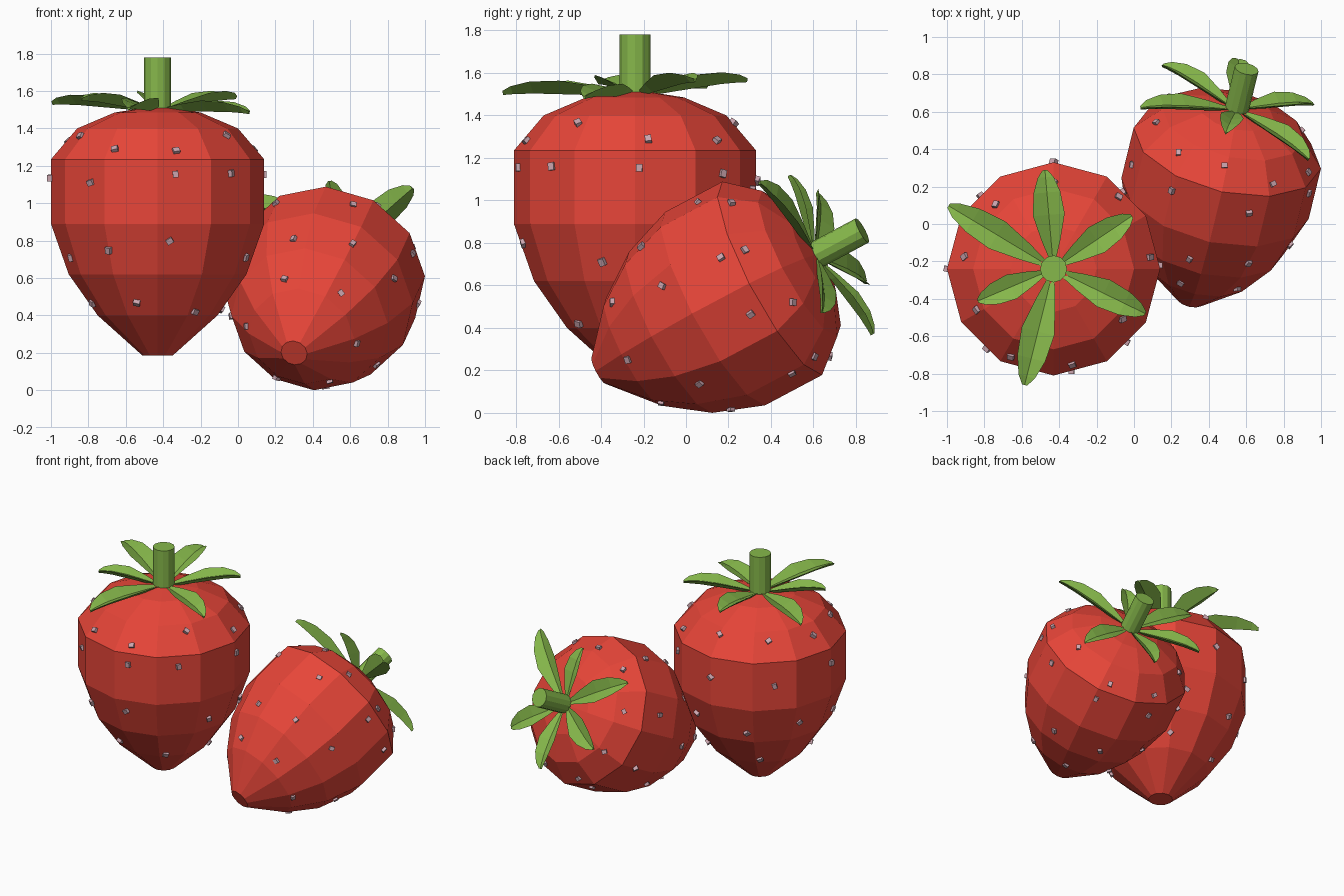
import bpy, bmesh, math, random
from math import sin, cos, radians
from mathutils import Matrix, Vector

if "Cube" in bpy.data.objects:
    bpy.data.objects.remove(bpy.data.objects["Cube"])


def material(name, rgb):
    m = bpy.data.materials.new(name)
    m.diffuse_color = (*rgb, 1)
    m.use_nodes = True
    m.node_tree.nodes["Principled BSDF"].inputs["Base Color"].default_value = m.diffuse_color
    return m


RED = material("berry_red", (0.80, 0.06, 0.04))
GREEN = material("leaf_green", (0.24, 0.48, 0.07))
PINK = material("seed_pink", (0.60, 0.38, 0.43))

# Berry profile: (radius, height), 12 sides
PROFILE = [(0.08, 0.185), (0.32, 0.40), (0.475, 0.62), (0.57, 0.89),
           (0.57, 1.235), (0.43, 1.40), (0.23, 1.485), (0.07, 1.51)]
# Leaves: angle, length, tip height, half width
LEAVES = [(95, 0.53, 1.57, 0.085), (34, 0.505, 1.57, 0.08), (-26, 0.545, 1.49, 0.08),
          (-104, 0.64, 1.51, 0.09), (-157, 0.44, 1.56, 0.07), (149, 0.655, 1.54, 0.085)]
# Seed rows: height and angles around the berry (0 = front)
SEEDS = [(1.32, (-26, 11, 54, 97, 138, 180, 222, 262, 298)),
         (1.12, (-90, -40, 10, 45, 92, 138, 180, 225)),
         (0.75, (-30, 7, 72, 115, 160, 205, 245, 290)),
         (0.45, (-76, -18, 37, 95, 150, 215))]


def finish(bm, name, mat, matrix):
    bmesh.ops.recalc_face_normals(bm, faces=bm.faces)
    bm.transform(matrix)
    me = bpy.data.meshes.new(name)
    bm.to_mesh(me)
    bm.free()
    me.materials.append(mat)
    ob = bpy.data.objects.new(name, me)
    bpy.context.collection.objects.link(ob)


def loft(bm, rings):
    """Skin a list of closed rings and cap both ends."""
    loops = [[bm.verts.new(p) for p in ring] for ring in rings]
    for a, b in zip(loops, loops[1:]):
        n = len(a)
        for i in range(n):
            bm.faces.new((a[i], a[(i + 1) % n], b[(i + 1) % n], b[i]))
    bm.faces.new(loops[0])
    bm.faces.new(loops[-1])


def circle(r, z, n=12):
    return [(r * cos(math.tau * i / n), r * sin(math.tau * i / n), z) for i in range(n)]


def surface(z):
    """Radius and outward slope of the berry at a height."""
    for (r0, z0), (r1, z1) in zip(PROFILE, PROFILE[1:]):
        if z0 <= z <= z1:
            return r0 + (r1 - r0) * (z - z0) / (z1 - z0), (z1 - z0, r0 - r1)


def strawberry(tag, matrix):
    # Fruit body
    bm = bmesh.new()
    loft(bm, [circle(r, z) for r, z in PROFILE])
    finish(bm, tag + "_fruit", RED, matrix)

    # Stem
    bm = bmesh.new()
    loft(bm, [circle(0.072, 1.48), circle(0.072, 1.78)])
    finish(bm, tag + "_stem", GREEN, matrix)

    # Leaves: grooved blades with a raised rim
    bm = bmesh.new()
    for ang, length, tip, half in LEAVES:
        rot = Matrix.Rotation(radians(ang), 4, 'Z')
        rings = []
        for t, w, arch in ((0, 0.2, 0), (0.22, 0.6, 0.01), (0.5, 1, 0.02),
                           (0.75, 0.85, 0.02), (0.92, 0.5, 0.01), (1, 0.15, 0)):
            x = 0.05 + (length - 0.05) * t
            z = 1.505 + (tip - 1.505) * t + arch
            w *= half
            section = [(-w, 0.4 * w), (0, 0), (w, 0.4 * w), (0, -0.028 * (0.4 + w / half * 0.6))]
            rings.append([rot @ Vector((x, y, z + h)) for y, h in section])
        loft(bm, rings)
    finish(bm, tag + "_leaves", GREEN, matrix)

    # Seeds: tiny tilted blocks sunk into the skin
    rng = random.Random(4)
    bm = bmesh.new()
    for height, angles in SEEDS:
        for a in angles:
            z = height + rng.uniform(-0.06, 0.05)
            r, (nr, nz) = surface(z)
            a = radians(a - 90)
            # pull in to the flat facet between the corners
            off = (a % radians(30)) - radians(15)
            r *= cos(radians(15)) / cos(off)
            normal = Vector((nr * cos(a), nr * sin(a), nz))
            m = (Matrix.Translation((r * cos(a), r * sin(a), z))
                 @ normal.to_track_quat('Z', 'Y').to_matrix().to_4x4()
                 @ Matrix.Rotation(rng.uniform(0, 3), 4, 'Z')
                 @ Matrix.Rotation(rng.uniform(-0.4, 0.4), 4, 'X')
                 @ Matrix.Diagonal((0.036, 0.030, 0.034, 1)))
            bmesh.ops.create_cube(bm, size=1, matrix=m)
    finish(bm, tag + "_seeds", PINK, matrix)


# Upright berry and a smaller one lying on its side
strawberry("upright_berry", Matrix.Translation((-0.43, -0.24, 0)))
strawberry("leaning_berry",
           Matrix.Translation((0.30, -0.41, 0.20))
           @ Matrix.Rotation(radians(-13.7), 4, 'Z')
           @ Matrix.Rotation(radians(-62.7), 4, 'X')
           @ Matrix.Rotation(radians(63), 4, 'Z')
           @ Matrix.Scale(0.9, 4)
           @ Matrix.Translation((0, 0, -0.185)))
